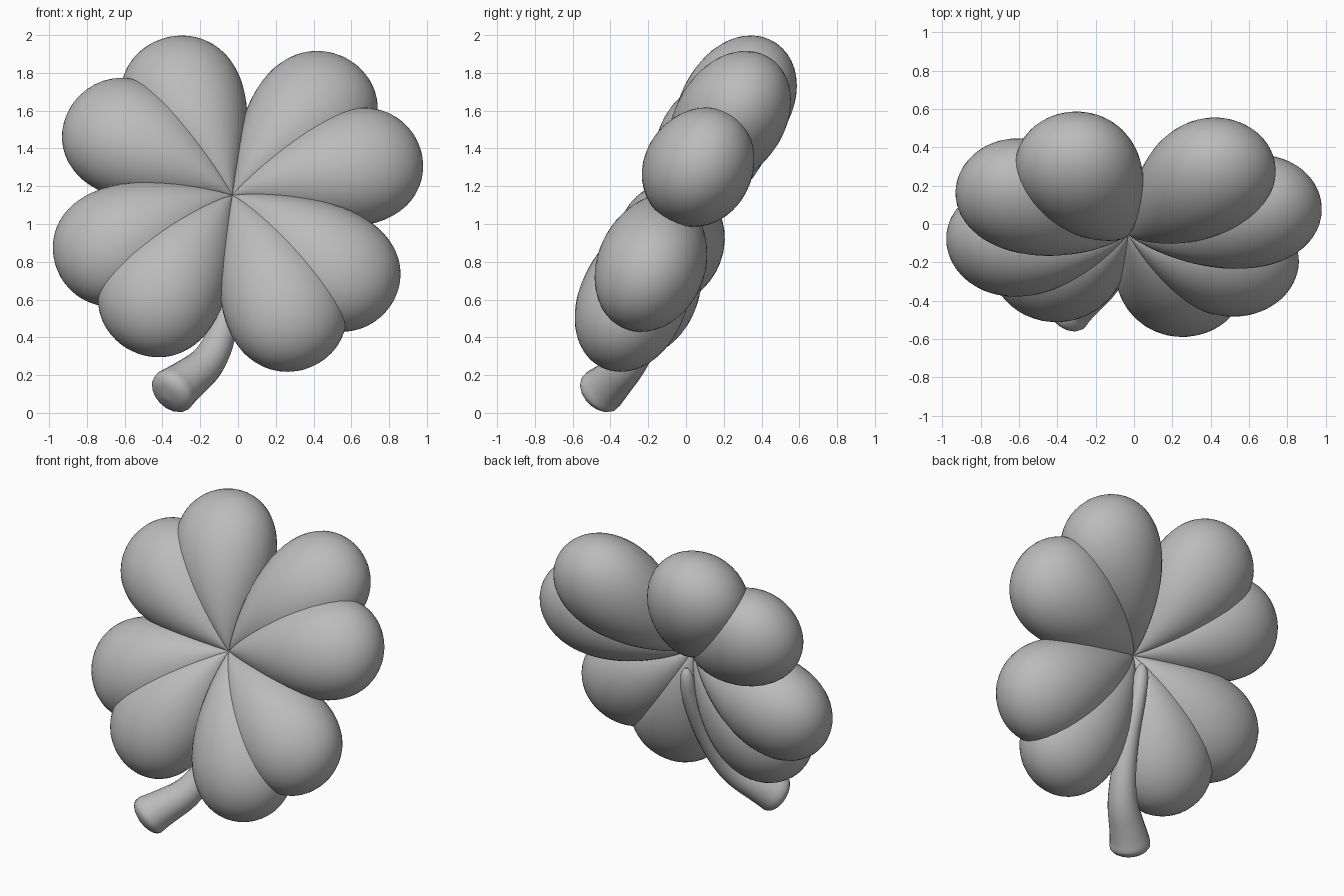
import bpy, bmesh, math
from mathutils import Vector, Matrix

if "Cube" in bpy.data.objects:
    bpy.data.objects.remove(bpy.data.objects["Cube"])

# Single plain grey material
grey = bpy.data.materials.new("plain_grey")
grey.use_nodes = True
colour = (0.5, 0.5, 0.5, 1)
grey.diffuse_color = colour
grey.node_tree.nodes["Principled BSDF"].inputs["Base Color"].default_value = colour

HEART = Vector((-0.03, -0.05, 1.15))      # point where all lobes meet
TILT = math.radians(29)
NORMAL = Vector((0, -math.cos(TILT), math.sin(TILT)))
HALF_WIDTH, HALF_DEPTH = 0.32, 0.285
RINGS, SIDES = 32, 40


def teardrop(name, centre):
    """Flattened teardrop running from the heart out past its bulb centre."""
    axis = Vector(centre) - HEART
    length = axis.length + HALF_WIDTH
    axis.normalize()
    side = NORMAL.cross(axis).normalized()
    face = axis.cross(side)
    frame = Matrix((axis, side, face)).transposed()
    bm = bmesh.new()
    root = bm.verts.new(HEART)
    tip = bm.verts.new(HEART + axis * length)
    rings = []
    for i in range(1, RINGS):
        t = math.pi * i / RINGS
        width = HALF_WIDTH * math.sin(t) * math.sin(t / 2) / 0.77
        # Depth fills out sooner than width towards the heart
        depth = HALF_DEPTH * math.sin(t) * math.sin(t / 2) ** 0.65 / 0.83
        ring = []
        for j in range(SIDES):
            a = math.tau * j / SIDES
            p = Vector((length * (1 - math.cos(t)) / 2,
                        width * math.cos(a), depth * math.sin(a)))
            ring.append(bm.verts.new(HEART + frame @ p))
        rings.append(ring)
    for j in range(SIDES):
        k = (j + 1) % SIDES
        bm.faces.new((root, rings[0][k], rings[0][j]))
        bm.faces.new((tip, rings[-1][j], rings[-1][k]))
        for r, s in zip(rings, rings[1:]):
            bm.faces.new((r[j], r[k], s[k], s[j]))
    bmesh.ops.recalc_face_normals(bm, faces=bm.faces)
    for f in bm.faces:
        f.smooth = True
    mesh = bpy.data.meshes.new(name)
    bm.to_mesh(mesh)
    bm.free()
    mesh.materials.append(grey)
    bpy.context.collection.objects.link(bpy.data.objects.new(name, mesh))


# Four leaves, each a pair of lobes given by bulb centres
leaves = {
    "upper_right_leaf": ((-0.30, 0.30, 1.69), (-0.61, 0.16, 1.465)),
    "upper_left_leaf": ((0.42, 0.27, 1.61), (0.66, 0.075, 1.31)),
    "lower_left_leaf": ((0.54, -0.20, 0.74), (0.26, -0.31, 0.53)),
    "lower_right_leaf": ((-0.42, -0.23, 0.61), (-0.66, -0.09, 0.875)),
}
for leaf, lobes in leaves.items():
    for label, centre in zip(("first_lobe", "second_lobe"), lobes):
        teardrop(leaf + "_" + label, centre)

# Stem: tapered tube from behind the heart, flaring to a rounded end
path = [
    (-0.03, 0.04, 1.05, 0.01),
    (-0.03, 0.04, 1.02, 0.045),
    (-0.03, 0.01, 0.85, 0.05),
    (-0.05, -0.13, 0.55, 0.065),
    (-0.13, -0.28, 0.28, 0.09),
    (-0.30, -0.41, 0.15, 0.115),
    (-0.345, -0.45, 0.115, 0.13),
    (-0.365, -0.47, 0.095, 0.115),
    (-0.38, -0.485, 0.08, 0.07),
    (-0.385, -0.49, 0.075, 0.005),
]
curve = bpy.data.curves.new("stem", "CURVE")
curve.dimensions = "3D"
curve.bevel_depth = 1
curve.bevel_resolution = 6
curve.use_fill_caps = True
spline = curve.splines.new("NURBS")
spline.points.add(len(path) - 1)
for point, (x, y, z, r) in zip(spline.points, path):
    point.co = (x, y, z, 1)
    point.radius = r
spline.order_u = 3
spline.use_endpoint_u = True
spline.resolution_u = 8
curve.materials.append(grey)
stem = bpy.data.objects.new("stem", curve)
bpy.context.collection.objects.link(stem)

bpy.ops.object.select_all(action="DESELECT")
stem.select_set(True)
bpy.context.view_layer.objects.active = stem
bpy.ops.object.convert(target="MESH")
bpy.ops.object.shade_smooth_by_angle(angle=math.radians(60))
